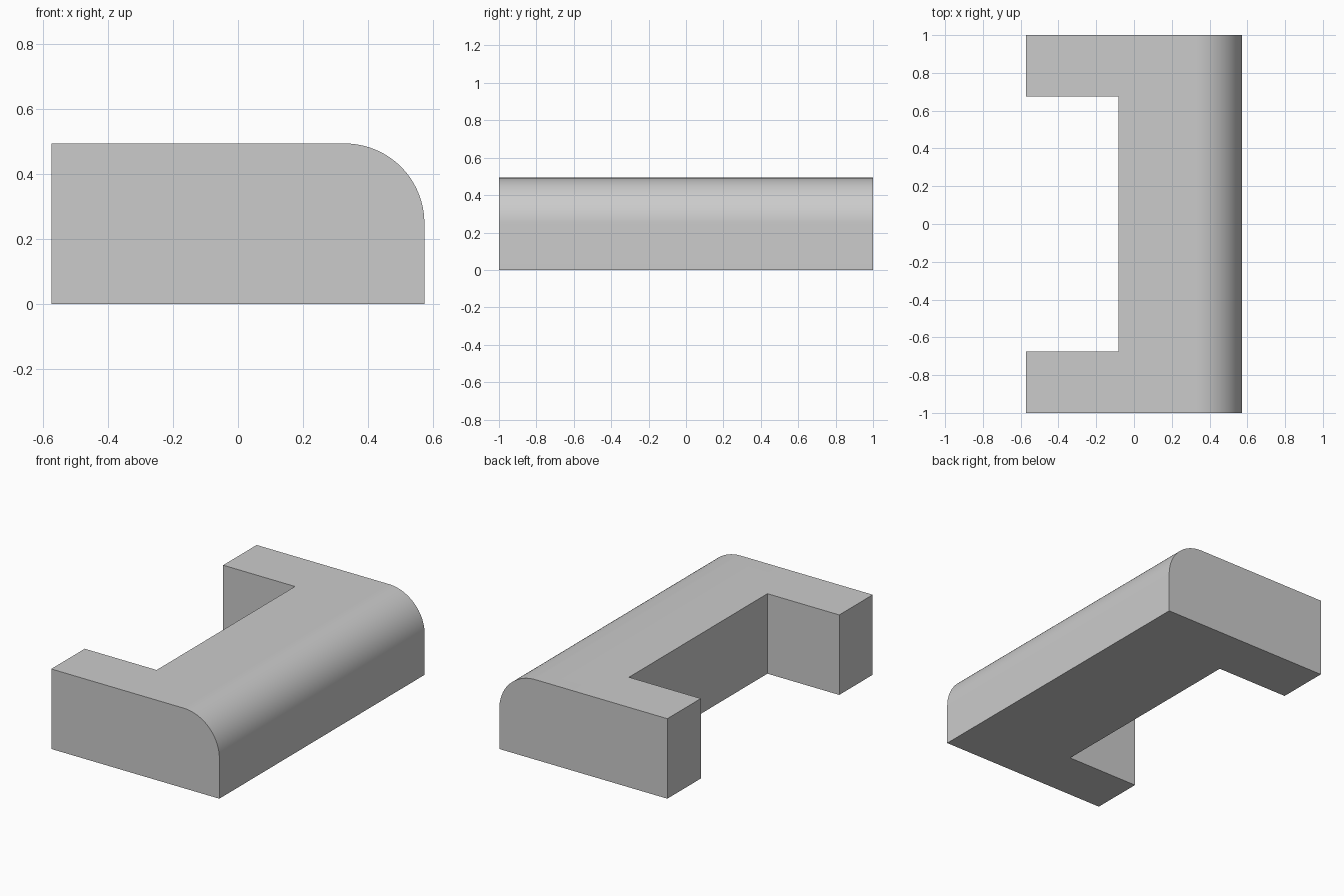
import bpy, bmesh

if "Cube" in bpy.data.objects:
    bpy.data.objects.remove(bpy.data.objects["Cube"])

LEFT, RIGHT, NOTCH_X = -0.573, 0.573, -0.083
HALF_Y, NOTCH_Y, HEIGHT, RADIUS = 1.0, 0.674, 0.493, 0.245

grey = bpy.data.materials.new("plain grey")
grey.diffuse_color = (0.6, 0.6, 0.6, 1)
grey.use_nodes = True
grey.node_tree.nodes["Principled BSDF"].inputs["Base Color"].default_value = grey.diffuse_color

# C-shaped plan outline, mirrored across y = 0
half = [(RIGHT, HALF_Y), (LEFT, HALF_Y), (LEFT, NOTCH_Y), (NOTCH_X, NOTCH_Y)]
outline = half + [(x, -y) for x, y in reversed(half)]

bm = bmesh.new()
base = bm.faces.new([bm.verts.new((x, y, 0)) for x, y in outline])
top = bmesh.ops.extrude_face_region(bm, geom=[base], use_keep_orig=True)["geom"]
bmesh.ops.translate(bm, vec=(0, 0, HEIGHT),
                    verts=[v for v in top if isinstance(v, bmesh.types.BMVert)])

# Rounded long edge along the top right
edge = [e for e in bm.edges
        if all(v.co.x > RIGHT - 0.01 and v.co.z > HEIGHT - 0.01 for v in e.verts)]
bmesh.ops.bevel(bm, geom=edge, offset=RADIUS, segments=24, profile=0.5,
                affect='EDGES', clamp_overlap=False)
bmesh.ops.recalc_face_normals(bm, faces=bm.faces)

mesh = bpy.data.meshes.new("bracket_block")
bm.to_mesh(mesh)
bm.free()
mesh.materials.append(grey)
block = bpy.data.objects.new("bracket_block", mesh)
bpy.context.collection.objects.link(block)

# Smooth the rounded edge, keep the corners sharp
bpy.context.view_layer.objects.active = block
block.select_set(True)
bpy.ops.object.shade_smooth_by_angle(angle=0.5)
